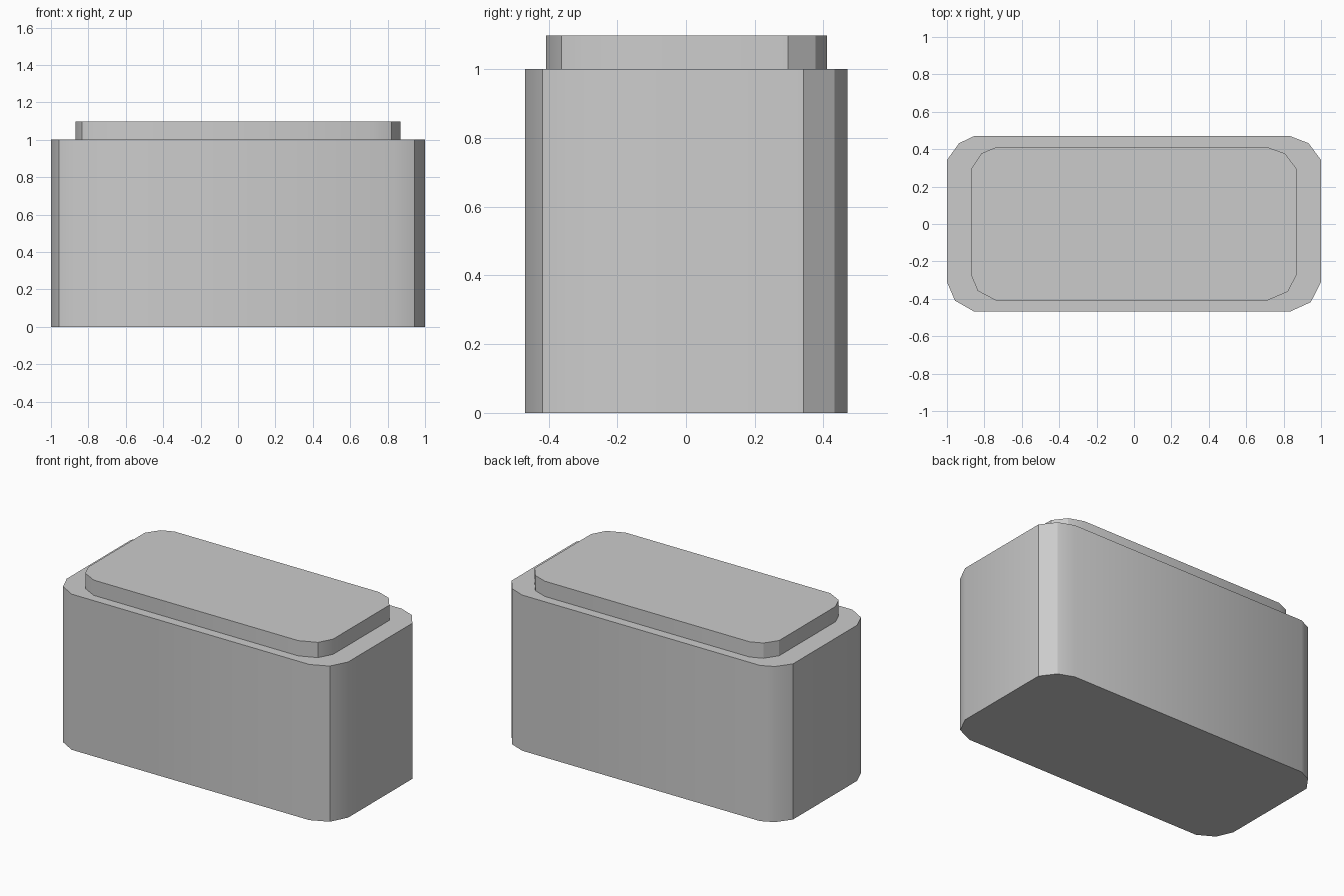
import bpy, bmesh, math

cube = bpy.data.objects.get("Cube")
if cube:
    bpy.data.objects.remove(cube, do_unlink=True)

# Single grey material
grey = bpy.data.materials.new("plain_grey")
grey.use_nodes = True
colour = (0.6, 0.6, 0.6, 1)
grey.diffuse_color = colour
grey.node_tree.nodes["Principled BSDF"].inputs["Base Color"].default_value = colour


def prism(name, outline, bottom, top):
    """Extrude a closed outline upwards between two heights."""
    bm = bmesh.new()
    base = bm.faces.new([bm.verts.new((x, y, bottom)) for x, y in outline])
    result = bmesh.ops.extrude_face_region(bm, geom=[base], use_keep_orig=True)
    raised = [v for v in result["geom"] if isinstance(v, bmesh.types.BMVert)]
    bmesh.ops.translate(bm, verts=raised, vec=(0, 0, top - bottom))
    bmesh.ops.recalc_face_normals(bm, faces=bm.faces[:])
    mesh = bpy.data.meshes.new(name)
    bm.to_mesh(mesh)
    bm.free()
    mesh.materials.append(grey)
    obj = bpy.data.objects.new(name, mesh)
    bpy.context.collection.objects.link(obj)
    bpy.ops.object.select_all(action="DESELECT")
    obj.select_set(True)
    bpy.context.view_layer.objects.active = obj
    bpy.ops.object.shade_smooth_by_angle(angle=math.radians(30))
    return obj


# Main block: three-point corners, front left round to back left
prism("body", [
    (-1, -0.31), (-0.957, -0.41), (-0.855, -0.468),
    (0.835, -0.468), (0.945, -0.418), (1, -0.31),
    (1, 0.342), (0.933, 0.432), (0.835, 0.47),
    (-0.855, 0.47), (-0.935, 0.432), (-1, 0.342),
], 0, 1)

# Raised inset slab on top
prism("lid", [
    (-0.87, -0.275), (-0.835, -0.358), (-0.74, -0.408),
    (0.715, -0.408), (0.822, -0.362), (0.868, -0.275),
    (0.868, 0.297), (0.807, 0.377), (0.715, 0.41),
    (-0.738, 0.41), (-0.815, 0.378), (-0.87, 0.297),
], 1, 1.098)
